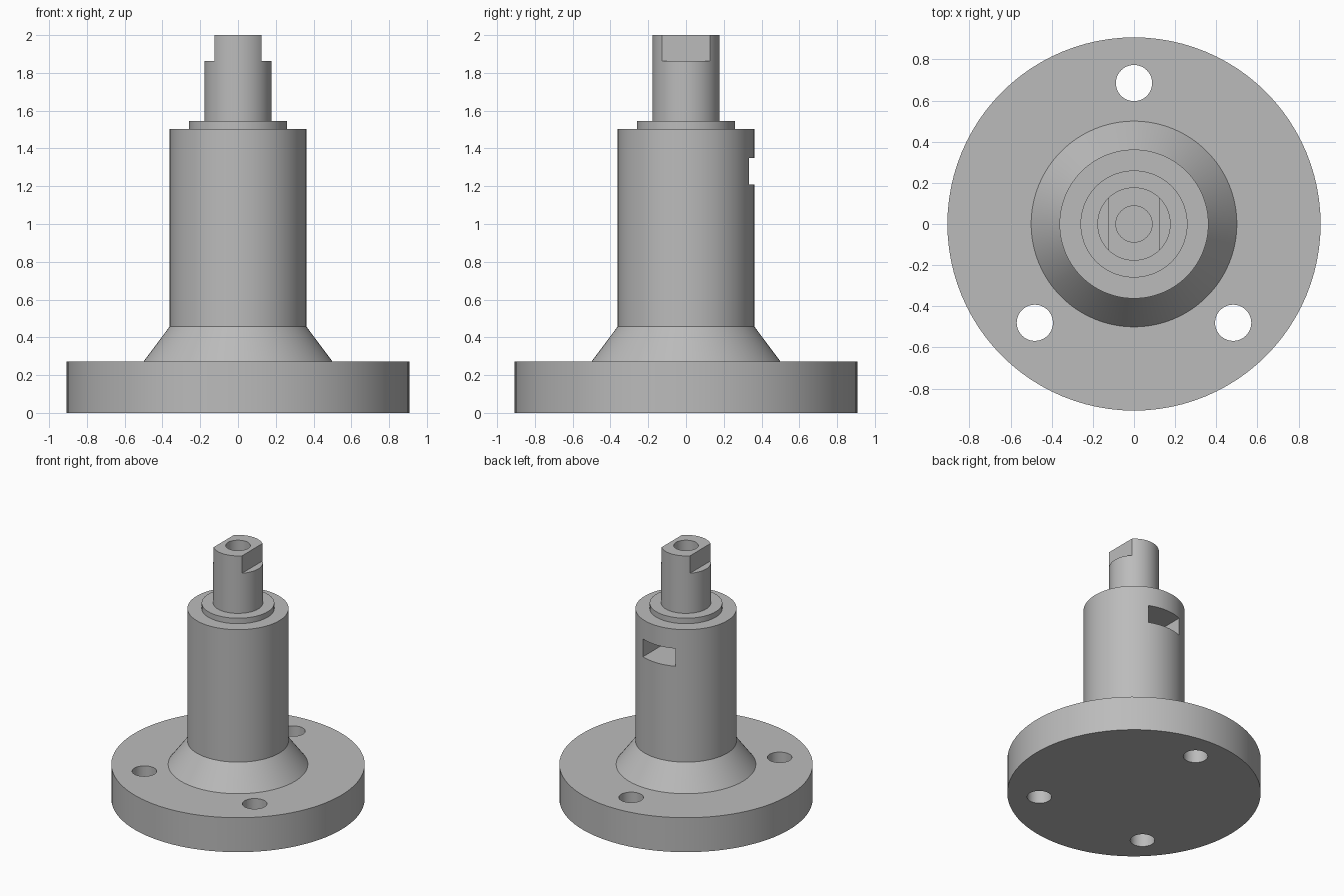
import bpy, bmesh, math
from mathutils import Matrix

cube = bpy.data.objects.get("Cube")
if cube:
    bpy.data.objects.remove(cube, do_unlink=True)

SEGMENTS = 96

steel = bpy.data.materials.new("grey steel")
steel.use_nodes = True
GREY = (0.5, 0.5, 0.5, 1)
steel.diffuse_color = GREY
steel.node_tree.nodes["Principled BSDF"].inputs["Base Color"].default_value = GREY


def make_object(name, bm):
    mesh = bpy.data.meshes.new(name)
    bmesh.ops.recalc_face_normals(bm, faces=bm.faces)
    bm.to_mesh(mesh)
    bm.free()
    mesh.materials.append(steel)
    obj = bpy.data.objects.new(name, mesh)
    bpy.context.collection.objects.link(obj)
    return obj


def lathe(name, profile):
    """Closed solid of revolution from (radius, height) points."""
    bm = bmesh.new()
    rings = []
    for r, z in profile:
        rings.append([bm.verts.new((r * math.cos(a), r * math.sin(a), z))
                      for a in (2 * math.pi * i / SEGMENTS for i in range(SEGMENTS))])
    for low, high in zip(rings, rings[1:]):
        for i in range(SEGMENTS):
            j = (i + 1) % SEGMENTS
            bm.faces.new((low[i], low[j], high[j], high[i]))
    bm.faces.new(rings[0][::-1])
    bm.faces.new(rings[-1])
    return make_object(name, bm)


def cylinder_cutter(name, radius, x, y, z0, z1):
    bm = bmesh.new()
    bmesh.ops.create_cone(bm, cap_ends=True, segments=48, radius1=radius, radius2=radius,
                          depth=z1 - z0, matrix=Matrix.Translation((x, y, (z0 + z1) / 2)))
    return make_object(name, bm)


def box_cutter(name, low, high):
    bm = bmesh.new()
    bmesh.ops.create_cube(bm, size=1)
    for v in bm.verts:
        v.co = [lo + (c + 0.5) * (hi - lo) for c, lo, hi in zip(v.co, low, high)]
    return make_object(name, bm)


# Stepped body: flange, cone, barrel, collar and shaft
spindle = lathe("flanged_spindle", [
    (0.907, 0), (0.907, 0.272), (0.5, 0.272), (0.362, 0.457), (0.362, 1.503),
    (0.26, 1.503), (0.26, 1.546), (0.178, 1.546), (0.178, 2)])

# Bolt holes through the flange
cutters = [cylinder_cutter("bolt_hole_cutter", 0.088, x, y, -0.1, 0.4)
           for x, y in ((0, 0.685), (-0.482, -0.48), (0.482, -0.48))]

# Bore in the shaft end
cutters.append(cylinder_cutter("bore_cutter", 0.088, 0, 0, 1.6, 2.1))

# Flats on both sides of the shaft end
for side in (-1, 1):
    inner, outer = 0.125 * side, 0.3 * side
    cutters.append(box_cutter("shaft_flat_cutter", (min(inner, outer), -0.3, 1.862),
                              (max(inner, outer), 0.3, 2.1)))

# Deep rectangular window in the back of the barrel
cutters.append(box_cutter("window_cutter", (-0.142, 0.08, 1.21), (0.142, 0.5, 1.35)))

for cutter in cutters:
    cutter.hide_render = True
    cutter.hide_viewport = True
    mod = spindle.modifiers.new(cutter.name, 'BOOLEAN')
    mod.operation = 'DIFFERENCE'
    mod.solver = 'EXACT'
    mod.object = cutter

# Bake the cuts, then drop the cutters
bpy.context.view_layer.update()
baked = bpy.data.meshes.new_from_object(
    spindle.evaluated_get(bpy.context.evaluated_depsgraph_get()))
spindle.modifiers.clear()
spindle.data = baked
for cutter in cutters:
    bpy.data.objects.remove(cutter, do_unlink=True)

bpy.context.view_layer.objects.active = spindle
spindle.select_set(True)
bpy.ops.object.shade_smooth_by_angle(angle=math.radians(25))
